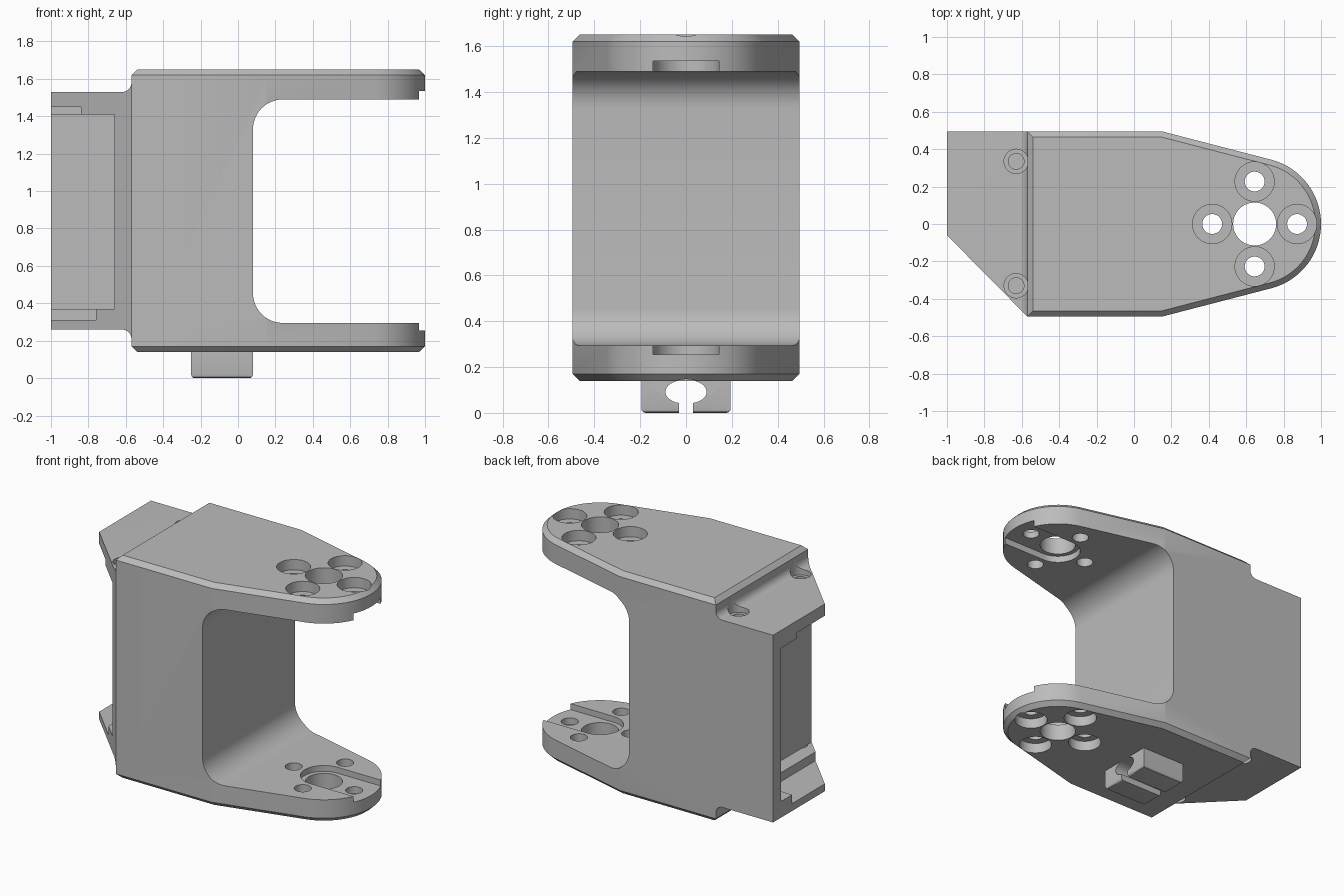
import bpy, bmesh, math
from mathutils import Vector

cube = bpy.data.objects.get("Cube")
if cube:
    bpy.data.objects.remove(cube, do_unlink=True)

grey = bpy.data.materials.new("light grey")
grey.use_nodes = True
grey.diffuse_color = (0.5, 0.5, 0.5, 1)
grey.node_tree.nodes["Principled BSDF"].inputs["Base Color"].default_value = (0.5, 0.5, 0.5, 1)

HALF = 0.495             # half width of the body
BOTTOM, TOP = 0.14, 1.65
MID = (BOTTOM + TOP) / 2
HUB = 0.645              # x of the pivot centre
NOSE = 0.355             # radius of the arm tips


def arc(cx, cy, r, start, end, n=12, ry=None):
    """Points along an arc, angles in degrees."""
    ry = r if ry is None else ry
    angles = [math.radians(start + (end - start) * i / n) for i in range(n + 1)]
    return [(cx + r * math.cos(a), cy + ry * math.sin(a)) for a in angles]


def prism(name, points, axis, low, high, bevel=0, segments=1, ends=(0, 1)):
    """Extrude a 2D outline along an axis; bevel the rims of the chosen ends."""
    place = {"x": lambda u, v, w: (w, u, v),
             "y": lambda u, v, w: (u, w, v),
             "z": lambda u, v, w: (u, v, w)}[axis]
    bm = bmesh.new()
    rings = [[bm.verts.new(place(u, v, w)) for u, v in points] for w in (low, high)]
    caps = [bm.faces.new(ring) for ring in rings]
    n = len(points)
    for i in range(n):
        j = (i + 1) % n
        bm.faces.new((rings[0][i], rings[0][j], rings[1][j], rings[1][i]))
    bmesh.ops.recalc_face_normals(bm, faces=bm.faces)
    if bevel:
        rims = [e for k in ends for e in caps[k].edges]
        bmesh.ops.bevel(bm, geom=rims, offset=bevel, segments=segments,
                        affect='EDGES', profile=0.5)
    mesh = bpy.data.meshes.new(name)
    bm.to_mesh(mesh)
    bm.free()
    obj = bpy.data.objects.new(name, mesh)
    mesh.materials.append(grey)
    bpy.context.collection.objects.link(obj)
    return obj


def box(x0, x1, y0, y1, z0, z1):
    return prism("box_cutter", [(x0, y0), (x1, y0), (x1, y1), (x0, y1)], "z", z0, z1)


def rod(x, y, r, z0, z1):
    return prism("hole_cutter", arc(x, y, r, 0, 360, 40)[:-1], "z", z0, z1)


def combine(target, tool, operation='DIFFERENCE'):
    """Apply a boolean and discard the tool."""
    mod = target.modifiers.new("combine", 'BOOLEAN')
    mod.operation, mod.solver, mod.object = operation, 'EXACT', tool
    bpy.context.view_layer.objects.active = target
    bpy.ops.object.modifier_apply(modifier=mod.name)
    bpy.data.objects.remove(tool, do_unlink=True)


def finish(obj):
    bpy.ops.object.select_all(action='DESELECT')
    obj.select_set(True)
    bpy.context.view_layer.objects.active = obj
    bpy.ops.object.shade_smooth_by_angle(angle=math.radians(25))


# Main body with tapered, round-nosed outline and chamfered rims
outline = [(-0.57, -HALF), (0.15, -HALF)] + arc(HUB, 0, NOSE, -75.5, 75.5, 32) \
    + [(0.15, HALF), (-0.57, HALF)]
bracket = prism("yoke_bracket", outline, "z", BOTTOM, TOP, bevel=0.03)

# Opening between the two arms
opening = [(1.2, 0.295)] + arc(0.24, 0.455, 0.16, 270, 180) \
    + arc(0.24, 1.33, 0.16, 180, 90) + [(1.2, 1.49)]
combine(bracket, prism("opening_cutter", opening, "y", -1, 1))

# Rear mount: filleted side profile, trimmed by the slanted corner
upper = [(-1, 1.53)] + arc(-0.62, 1.58, 0.05, 270, 360, 8) + [(-0.5, 1.58)]
lower = [(x, 2 * MID - z) for x, z in reversed(upper)]
rear = prism("rear_mount", upper + lower, "y", -HALF, HALF)
combine(rear, prism("slant_cutter", [(-1.3, 0.243), (-1.3, -0.8), (-0.57, -0.8),
                                     (-0.57, -HALF), (-1, -0.06)], "z", 0, 2))
combine(bracket, rear, 'UNION')

# Stepped pocket in the rear mount
combine(bracket, box(-1.1, -0.66, -0.7, 0.41, 0.37, 1.41))
combine(bracket, box(-1.1, -0.84, -0.7, 0.24, 1.3, 1.45))
combine(bracket, box(-1.1, -0.76, -0.7, 0.29, 0.31, 0.5))

# Holes, repeated on the upper and lower sides
for side in (1, -1):
    def span(a, b):
        """Depth range measured from mid height toward this side."""
        return sorted((MID + side * a, MID + side * b))

    arm_in, arm_out = 1.49 - MID, TOP - MID
    flange = 1.53 - MID

    # Mounting screws in the rear flange
    for y in (-0.33, 0.335):
        combine(bracket, rod(-0.63, y, 0.065, *span(flange - 0.035, flange + 0.07)))
        combine(bracket, rod(-0.63, y, 0.042, *span(flange - 0.11, flange)))

    # Round-ended slot on the inner face of the arm
    slot = [(1.2, -0.145), (1.2, 0.145)] + arc(HUB, 0, 0.145, 90, 270, 24)
    combine(bracket, prism("slot_cutter", slot, "z", *span(arm_in - 0.05, arm_in + 0.045)))

    # Pivot hole and four counterbored screws around it
    combine(bracket, rod(HUB, 0, 0.115, *span(arm_in - 0.1, arm_out + 0.1)))
    for k in range(4):
        a = k * math.pi / 2
        x, y = HUB + 0.227 * math.cos(a), 0.227 * math.sin(a)
        combine(bracket, rod(x, y, 0.105, *span(arm_out - 0.07, arm_out + 0.1)))
        combine(bracket, rod(x, y, 0.053, *span(arm_in - 0.1, arm_out)))
finish(bracket)

# Cable clip under the body with a keyhole channel
clip = prism("cable_clip", [(-0.25, -0.195), (0.08, -0.195), (0.08, 0.195), (-0.25, 0.195)],
             "z", 0, BOTTOM + 0.004, bevel=0.018, segments=3, ends=(0,))
channel = [(0.03, -0.1), (0.03, 0.043)] + arc(0, 0.092, 0.09, -60, 240, 28, ry=0.053) \
    + [(-0.03, 0.043), (-0.03, -0.1)]
combine(clip, prism("channel_cutter", channel, "x", -0.5, 0.5))
finish(clip)
